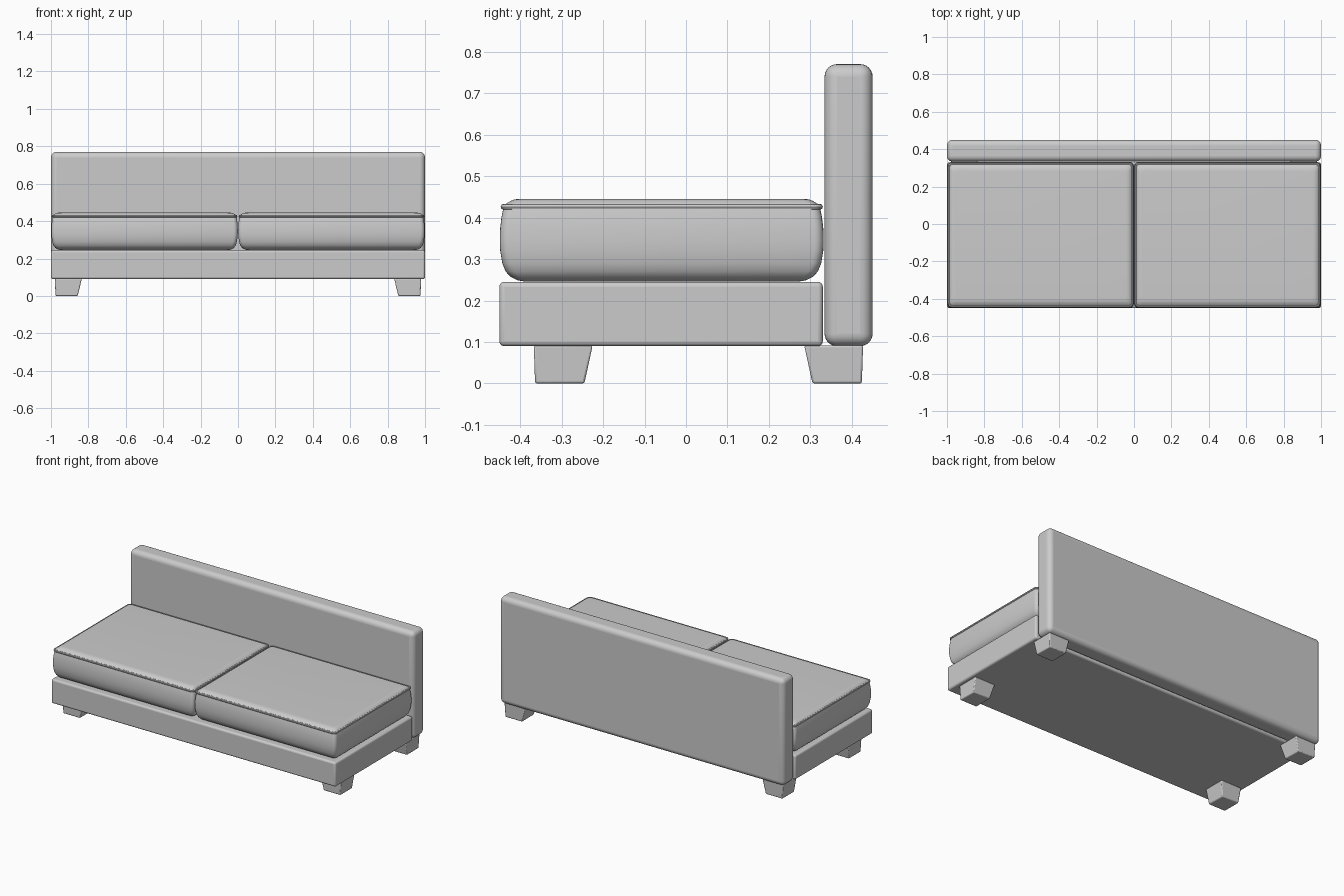
import bpy, bmesh, math

cube = bpy.data.objects.get("Cube")
if cube:
    bpy.data.objects.remove(cube, do_unlink=True)

# One upholstery grey
grey = bpy.data.materials.new("light_grey")
grey.use_nodes = True
COLOUR = (0.6, 0.6, 0.6, 1)
grey.diffuse_color = COLOUR
for node in grey.node_tree.nodes:
    if node.type == 'BSDF_PRINCIPLED':
        node.inputs["Base Color"].default_value = COLOUR


def finish(name, bm, bevel=0, segments=4):
    bmesh.ops.recalc_face_normals(bm, faces=bm.faces[:])
    mesh = bpy.data.meshes.new(name)
    bm.to_mesh(mesh)
    bm.free()
    mesh.materials.append(grey)
    obj = bpy.data.objects.new(name, mesh)
    bpy.context.collection.objects.link(obj)
    if bevel:
        mod = obj.modifiers.new("soft_edges", 'BEVEL')
        mod.width, mod.segments = bevel, segments
        mod.limit_method = 'NONE'
    bpy.ops.object.select_all(action='DESELECT')
    obj.select_set(True)
    bpy.context.view_layer.objects.active = obj
    bpy.ops.object.shade_smooth_by_angle(angle=math.radians(40))
    return obj


def box(name, low, high, bevel, segments=4):
    bm = bmesh.new()
    bmesh.ops.create_cube(bm, size=1)
    for v in bm.verts:
        v.co = [a + (b - a) * (c + 0.5) for a, b, c in zip(low, high, v.co)]
    return finish(name, bm, bevel, segments)


def rounded_ring(x0, x1, y0, y1, radius, steps=5):
    """Plan outline of a rounded rectangle."""
    corners = [(x1 - radius, y1 - radius), (x0 + radius, y1 - radius),
               (x0 + radius, y0 + radius), (x1 - radius, y0 + radius)]
    points = []
    for i, (cx, cy) in enumerate(corners):
        for s in range(steps + 1):
            a = (i + s / steps) * math.pi / 2
            points.append((cx + radius * math.cos(a), cy + radius * math.sin(a)))
    return points


def bridge(bm, lower, upper):
    n = len(lower)
    for i in range(n):
        j = (i + 1) % n
        bm.faces.new((lower[i], lower[j], upper[j], upper[i]))


# Frame and backrest
box("seat_base", (-1, -0.45, 0.09), (1, 0.33, 0.245), 0.012)
box("backrest", (-1, 0.334, 0.09), (1, 0.45, 0.77), 0.03, 6)

# Seat cushions: (inset, height) section swept round the plan outline
SIDE = [(0.058, 0.246), (0.042, 0.249), (0.026, 0.257), (0.014, 0.27),
        (0.006, 0.29), (0.001, 0.32), (0, 0.345), (0.001, 0.375),
        (0.004, 0.40), (0.008, 0.42), (0.010, 0.428), (0.016, 0.434),
        (0.026, 0.440), (0.036, 0.444), (0.05, 0.445)]
X_SOFT = 0.8


def cushion(name, x0, x1, y0=-0.449, y1=0.332):
    bm = bmesh.new()
    rings = []
    for inset, z in SIDE:
        dx = inset * X_SOFT
        outline = rounded_ring(x0 + dx, x1 - dx, y0 + inset, y1 - inset, 0.022)
        rings.append([bm.verts.new((x, y, z)) for x, y in outline])
    for lower, upper in zip(rings, rings[1:]):
        bridge(bm, lower, upper)
    bm.faces.new(rings[0])
    bm.faces.new(rings[-1])
    finish(name, bm)


def piping(name, x0, x1, y0=-0.447, y1=0.33, z=0.426, r=0.007, sides=8):
    bm = bmesh.new()
    rings = []
    for k in range(sides):
        a = 2 * math.pi * k / sides
        d = r - r * math.cos(a)
        outline = rounded_ring(x0 + d, x1 - d, y0 + d, y1 - d, 0.024 - d)
        rings.append([bm.verts.new((x, y, z + r * math.sin(a))) for x, y in outline])
    for k in range(sides):
        bridge(bm, rings[k], rings[(k + 1) % sides])
    finish(name, bm)


for side, x0, x1 in (("right", -0.998, -0.001), ("left", 0.001, 0.998)):
    cushion(side + "_seat_cushion", x0, x1)
    piping(side + "_cushion_piping", x0 + 0.002, x1 - 0.002)


# Feet: upright outer faces, sloping inner faces
def foot(name, sx, outer_y, sy):
    bm = bmesh.new()
    bmesh.ops.create_cube(bm, size=1)
    for v in bm.verts:
        top = v.co.z > 0
        outer = 0.98 if top else 0.975
        inner = 0.835 if top else 0.857
        edge = outer_y if top else outer_y - sy * 0.003
        reach = outer_y - sy * (0.142 if top else 0.122)
        x = sx * (outer if v.co.x > 0 else inner)
        y = edge if v.co.y > 0 else reach
        v.co = (x, y, 0.092 if top else 0)
    finish(name, bm, 0.005, 2)


for side, sx in (("right", -1), ("left", 1)):
    foot("front_" + side + "_foot", sx, -0.367, -1)
    foot("back_" + side + "_foot", sx, 0.427, 1)
